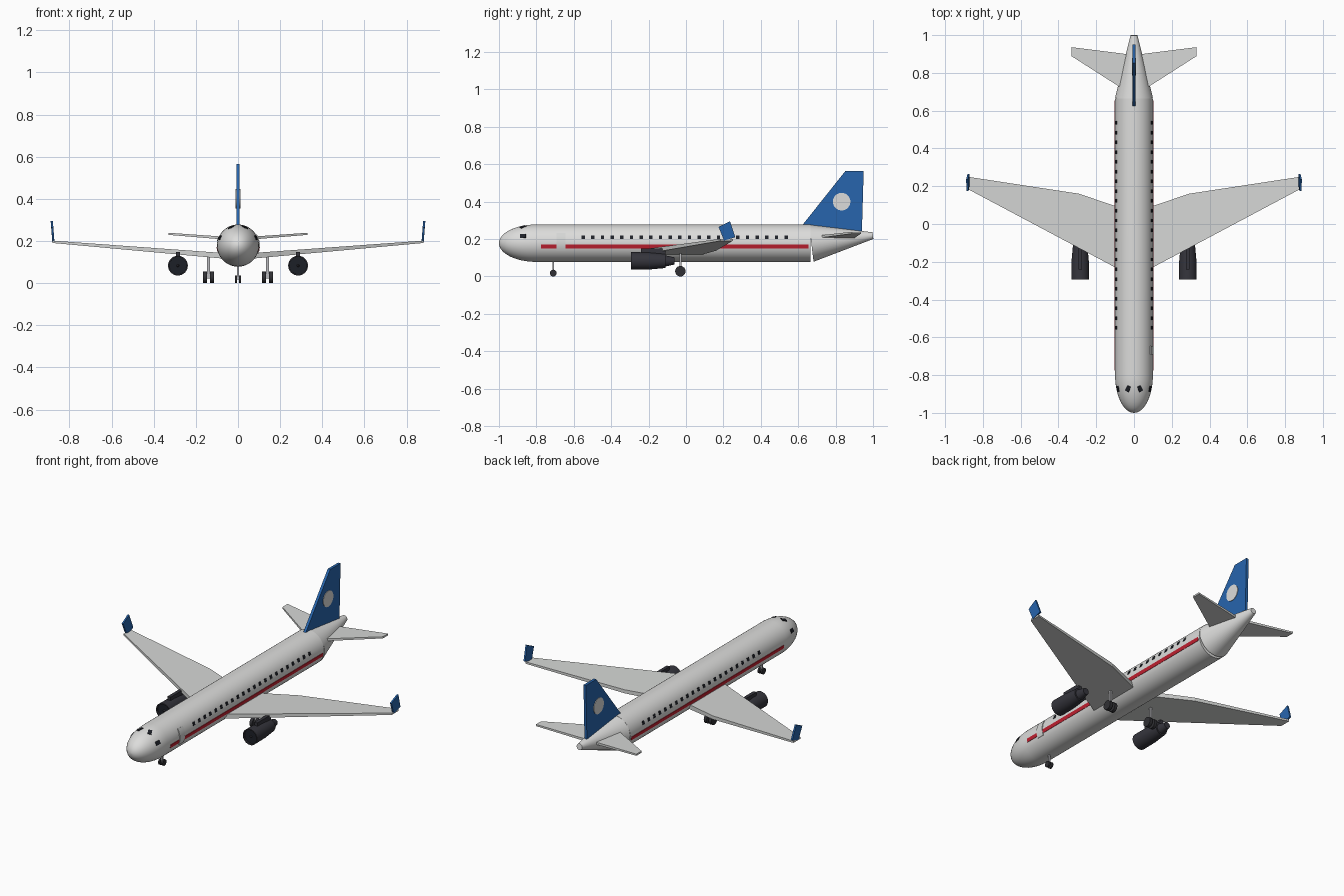
import bpy, bmesh, math
from mathutils import Matrix, Vector

if "Cube" in bpy.data.objects:
    bpy.data.objects.remove(bpy.data.objects["Cube"])

CZ, R = 0.178, 0.1  # fuselage axis height and radius


def material(name, rgb):
    m = bpy.data.materials.new(name)
    m.diffuse_color = (*rgb, 1)
    m.use_nodes = True
    m.node_tree.nodes["Principled BSDF"].inputs["Base Color"].default_value = m.diffuse_color
    return m


WHITE = material("body_white", (0.72, 0.72, 0.71))
GREY = material("wing_grey", (0.67, 0.68, 0.67))
BLUE = material("tail_blue", (0.02, 0.13, 0.42))
RED = material("stripe_red", (0.55, 0.015, 0.03))
DARK = material("engine_dark", (0.035, 0.035, 0.045))
GLASS = material("window_black", (0.012, 0.014, 0.02))
TYRE = material("tyre_black", (0.03, 0.03, 0.035))
METAL = material("strut_metal", (0.5, 0.5, 0.52))


def finish(name, bm, mat, smooth=True):
    bmesh.ops.recalc_face_normals(bm, faces=bm.faces)
    me = bpy.data.meshes.new(name)
    bm.to_mesh(me)
    bm.free()
    me.materials.append(mat)
    if smooth:
        me.shade_smooth()
        me.set_sharp_from_angle(angle=math.radians(35))
    ob = bpy.data.objects.new(name, me)
    bpy.context.collection.objects.link(ob)
    return ob


def lathe(name, profile, mat, loc, tilt=0, n=32):
    """Revolve (y, radius) points around the y axis."""
    bm = bmesh.new()
    rings = [[bm.verts.new((r * math.cos(2 * math.pi * i / n), y,
                            r * math.sin(2 * math.pi * i / n))) for i in range(n)]
             for y, r in profile]
    for a, b in zip(rings, rings[1:]):
        for i in range(n):
            j = (i + 1) % n
            bm.faces.new((a[i], a[j], b[j], b[i]))
    bm.faces.new(rings[0])
    bm.faces.new(rings[-1])
    bmesh.ops.transform(bm, verts=bm.verts,
                        matrix=Matrix.Translation(loc) @ Matrix.Rotation(tilt, 4, 'X'))
    return finish(name, bm, mat)


def slab(name, pts, axis, mat, side=1):
    """Flat panel from (x, y, z, thickness) corners, thickened along an axis."""
    bm = bmesh.new()
    axis = Vector(axis)
    layers = []
    for s in (-0.5, 0.5):
        layer = []
        for x, y, z, t in pts:
            p = Vector((x, y, z)) + axis * t * s
            layer.append(bm.verts.new((p.x * side, p.y, p.z)))
        layers.append(layer)
        bm.faces.new(layer)
    lo, hi = layers
    for i in range(len(pts)):
        j = (i + 1) % len(pts)
        bm.faces.new((lo[i], lo[j], hi[j], hi[i]))
    return finish(name, bm, mat, False)


def add_box(bm, size, matrix):
    bmesh.ops.create_cube(bm, size=1, matrix=matrix @ Matrix.Diagonal((*size, 1)))


def skin(side, theta, y, r, yaw=0, spin=0):
    """Placement on the fuselage skin with local x pointing outward."""
    return (Matrix.Diagonal((side, 1, 1, 1))
            @ Matrix.Translation((r * math.cos(theta), y, CZ + r * math.sin(theta)))
            @ Matrix.Rotation(-theta, 4, 'Y') @ Matrix.Rotation(yaw, 4, 'Z')
            @ Matrix.Rotation(spin, 4, 'X'))


def cylinder_x(name, loc, radius, width, mat, n=24):
    bm = bmesh.new()
    bmesh.ops.create_cone(bm, cap_ends=True, segments=n, radius1=radius, radius2=radius,
                          depth=width, matrix=Matrix.Translation(loc) @ Matrix.Rotation(math.pi / 2, 4, 'Y'))
    return finish(name, bm, mat)


def box(name, size, loc, mat):
    bm = bmesh.new()
    add_box(bm, size, Matrix.Translation(loc))
    return finish(name, bm, mat, False)


# Fuselage with rounded nose, and tilted tail cone
nose = [(-0.8 - 0.2 * math.cos(a), max(R * math.sin(a), 0.0005))
        for a in [i * math.pi / 24 for i in range(13)]]
lathe("fuselage", nose + [(0.665, R)], WHITE, (0, 0, CZ), n=48)
lathe("tail_cone", [(0, R), (0.332, 0.018)], WHITE, (0, 0.67, CZ), 0.122, 48)

# Cabin windows, cockpit windows and stripes on both sides
cabin, cockpit, stripes = bmesh.new(), bmesh.new(), bmesh.new()
for s in (1, -1):
    for i in range(22):
        add_box(cabin, (0.007, 0.018, 0.02), skin(s, 0.325, -0.55 + i * 0.0517, 0.0985))
    add_box(stripes, (0.005, 1.43, 0.021), skin(s, -0.17, -0.06, 0.0992))
    for theta, spin in ((0.42, 0), (1.22, 0.5)):
        add_box(cockpit, (0.007, 0.032, 0.022), skin(s, theta, -0.872, 0.0915, -0.185, spin))
finish("cabin_windows", cabin, GLASS, False)
finish("cockpit_windows", cockpit, GLASS, False)
finish("side_stripes", stripes, RED, False)

# Cabin door, curved to the skin
door = bmesh.new()
cols = []
for i in range(9):
    a = -0.39 + i * 0.93 / 8
    cols.append([door.verts.new((r * math.cos(a), y, CZ + r * math.sin(a)))
                 for r, y in ((0.096, -0.692), (0.104, -0.692), (0.104, -0.645), (0.096, -0.645))])
for a, b in zip(cols, cols[1:]):
    for k in range(4):
        door.faces.new((a[k], a[(k + 1) % 4], b[(k + 1) % 4], b[k]))
door.faces.new(cols[0])
door.faces.new(cols[-1])
finish("cabin_door", door, GREY)

# Tail fin with round emblem-free disc
slab("tail_fin", [(0, 0.62, 0.272, 0.016), (0, 0.853, 0.565, 0.016),
                  (0, 0.95, 0.565, 0.016), (0, 0.94, 0.225, 0.016)], (1, 0, 0), BLUE)
cylinder_x("fin_disc", (0, 0.832, 0.4), 0.047, 0.022, WHITE, 32)

for s, tag in ((1, "right"), (-1, "left")):
    # Wing, winglet and stabilizer
    slab(tag + "_wing", [(0.05, -0.256, 0.128, 0.027), (0.88, 0.185, 0.196, 0.011),
                         (0.88, 0.25, 0.196, 0.011), (0.29, 0.16, 0.148, 0.021),
                         (0.05, 0.078, 0.128, 0.027)], (0, 0, 1), GREY, s)
    slab(tag + "_winglet", [(0.876, 0.203, 0.192, 0.01), (0.881, 0.174, 0.265, 0.01),
                            (0.884, 0.235, 0.295, 0.01), (0.877, 0.264, 0.21, 0.01)],
         (1, 0, 0), BLUE, s)
    slab(tag + "_stabilizer", [(0.02, 0.69, 0.21, 0.014), (0.33, 0.888, 0.234, 0.01),
                               (0.33, 0.936, 0.234, 0.01), (0.02, 0.897, 0.21, 0.014)],
         (0, 0, 1), GREY, s)

    # Engine: tapered nacelle, exhaust, fan, hub and pylon
    x, z = s * 0.285, 0.083
    lathe(tag + "_nacelle", [(-0.24, 0.04), (-0.295, 0.041), (-0.295, 0.047), (-0.2, 0.046),
                             (-0.11, 0.038)], DARK, (x, 0, z))
    lathe(tag + "_exhaust", [(-0.12, 0.032), (-0.062, 0.019)], DARK, (x, 0, z))
    lathe(tag + "_fan", [(-0.285, 0.041), (-0.28, 0.041)], GLASS, (x, 0, z))
    lathe(tag + "_fan_hub", [(-0.294, 0.002), (-0.28, 0.009)], DARK, (x, 0, z), n=16)
    box(tag + "_pylon", (0.02, 0.13, 0.035), (x, -0.175, 0.131), DARK)

    # Landing gear wheels
    for dx in (-0.015, 0.017):
        cylinder_x(tag + "_main_wheel", (s * (0.139 + dx), -0.03, 0.028), 0.028, 0.018, TYRE)
    cylinder_x(tag + "_nose_wheel", (s * 0.01, -0.71, 0.018), 0.018, 0.01, TYRE)
    box(tag + "_main_strut", (0.012, 0.012, 0.11), (s * 0.14, -0.03, 0.08), METAL)
    box(tag + "_main_axle", (0.036, 0.01, 0.01), (s * 0.14, -0.03, 0.028), METAL)
box("nose_strut", (0.009, 0.01, 0.085), (0, -0.71, 0.06), METAL)
